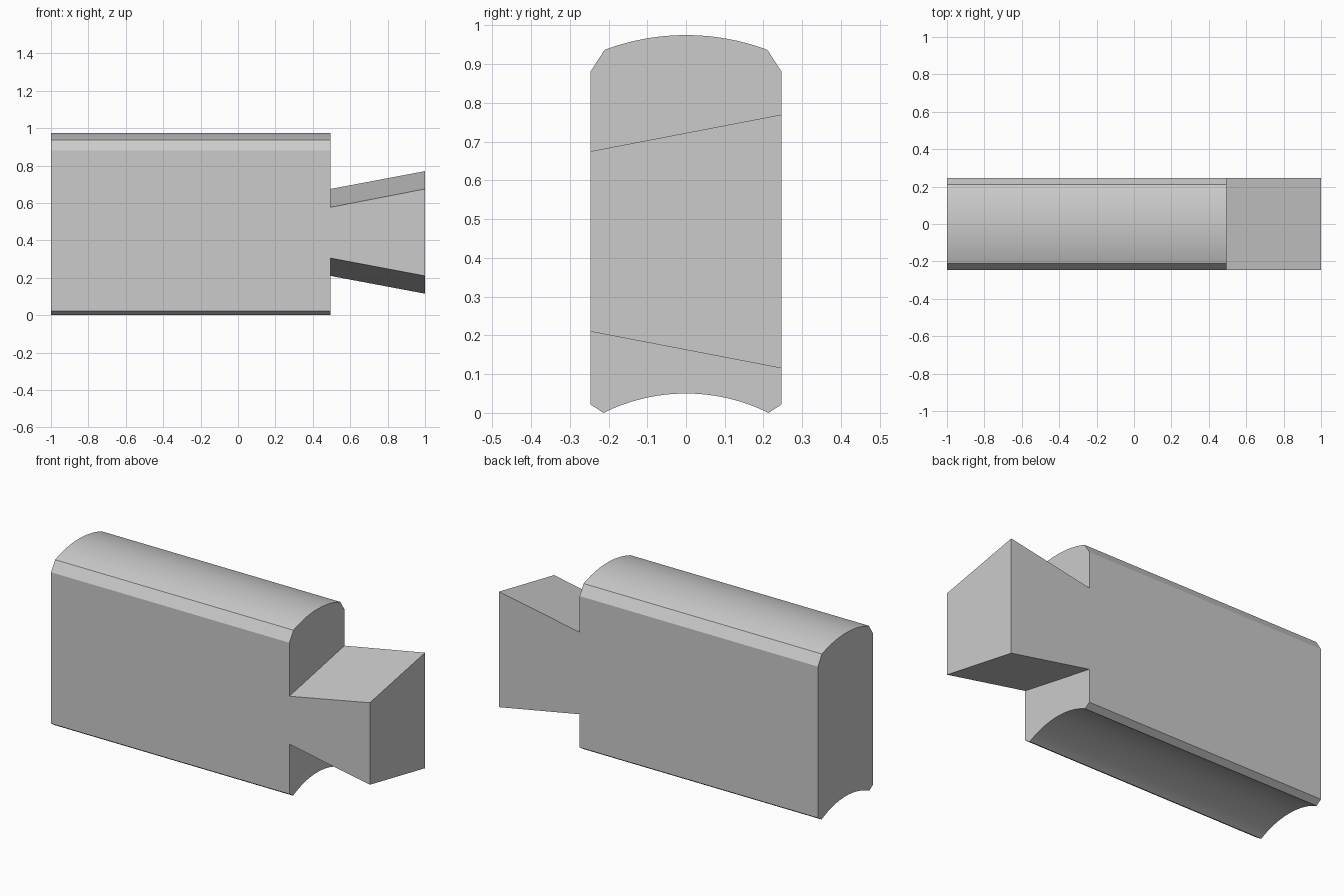
import bpy
import bmesh
import math

cube = bpy.data.objects.get("Cube")
if cube:
    bpy.data.objects.remove(cube, do_unlink=True)

LEFT, SHOULDER, RIGHT = -1.0, 0.495, 1.0
HALF = 0.247
SEGMENTS = 32


def arc(half_width, edge_z, crown_z):
    """Points of a shallow circular arc, from -half_width to +half_width."""
    rise = crown_z - edge_z
    radius = (half_width ** 2 + rise ** 2) / (2 * rise)
    sweep = math.asin(half_width / radius)
    angles = [sweep * (2 * i / SEGMENTS - 1) for i in range(SEGMENTS + 1)]
    return [(radius * math.sin(a), crown_z - radius + radius * math.cos(a)) for a in angles]


# Body section: hollow base, chamfers, domed top, and the neck corners on the sides
neck = [(-HALF, 0.305), (HALF, 0.21), (HALF, 0.675), (-HALF, 0.577)]
tip = [(-HALF, 0.21), (HALF, 0.115), (HALF, 0.77), (-HALF, 0.675)]
base = [(-HALF, 0.022)] + arc(0.213, 0.0, 0.05) + [(HALF, 0.022)]
dome = [(HALF, 0.88)] + arc(0.21, 0.937, 0.975)[::-1] + [(-HALF, 0.88)]
section = base + neck[1:3] + dome + [neck[3], neck[0]]

bm = bmesh.new()


def ring(x, points):
    return [bm.verts.new((x, y, z)) for y, z in points]


def bridge(a, b):
    for i in range(len(a)):
        j = (i + 1) % len(a)
        bm.faces.new((a[i], a[j], b[j], b[i]))


# Body walls and flat end
back_ring = ring(LEFT, section)
front_ring = ring(SHOULDER, section)
bridge(back_ring, front_ring)
bm.faces.new(back_ring)

# Shoulders below and above the neck
n = len(base)
lower = front_ring[:n]
neck_right, neck_left = front_ring[n:n + 2], front_ring[-2:]
upper = front_ring[n + 2:-2]
bm.faces.new(lower + [neck_right[0], neck_left[1]])
bm.faces.new([neck_right[1]] + upper + [neck_left[0]])

# Flared tenon with slanted top and underside
neck_ring = [neck_left[1], neck_right[0], neck_right[1], neck_left[0]]
tip_ring = ring(RIGHT, tip)
bridge(neck_ring, tip_ring)
bm.faces.new(tip_ring)

bmesh.ops.recalc_face_normals(bm, faces=bm.faces[:])
mesh = bpy.data.meshes.new("flared_block")
bm.to_mesh(mesh)
bm.free()

block = bpy.data.objects.new("flared_block", mesh)
bpy.context.collection.objects.link(block)

# Plain grey finish
grey = bpy.data.materials.new("plain grey")
grey.use_nodes = True
colour = (0.6, 0.6, 0.6, 1)
grey.diffuse_color = colour
grey.node_tree.nodes["Principled BSDF"].inputs["Base Color"].default_value = colour
mesh.materials.append(grey)

# Smooth arcs, crisp edges
bpy.ops.object.select_all(action="DESELECT")
block.select_set(True)
bpy.context.view_layer.objects.active = block
bpy.ops.object.shade_smooth_by_angle(angle=math.radians(20))
